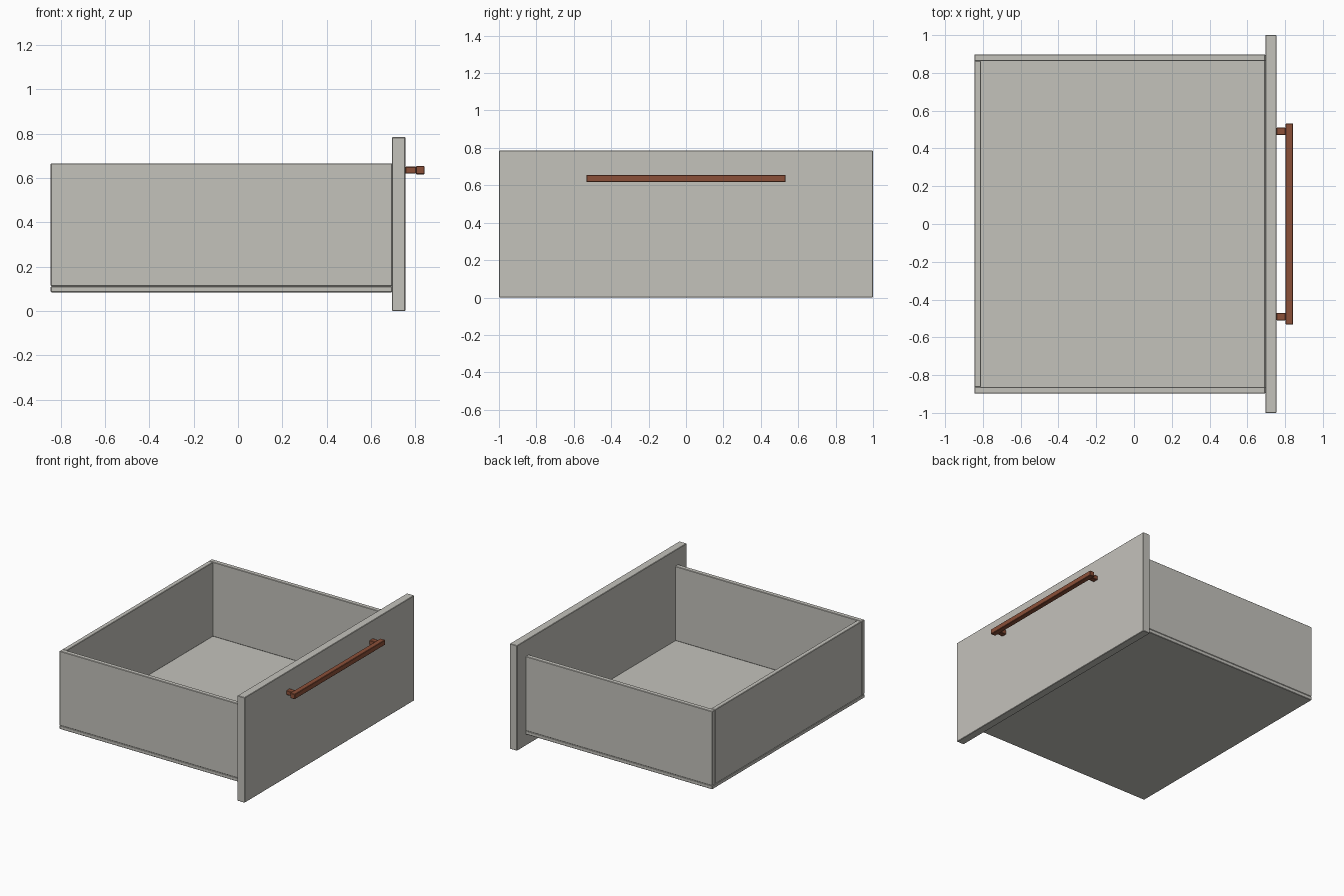
import bpy

if "Cube" in bpy.data.objects:
    bpy.data.objects.remove(bpy.data.objects["Cube"], do_unlink=True)


def make_material(name, rgb):
    mat = bpy.data.materials.new(name)
    mat.use_nodes = True
    color = (*rgb, 1)
    mat.diffuse_color = color
    mat.node_tree.nodes["Principled BSDF"].inputs["Base Color"].default_value = color
    return mat


def board(name, x, y, z, mat, bevel=0.003):
    """Box spanning the given (low, high) ranges, with a fine chamfer."""
    spans = (x, y, z)
    bpy.ops.mesh.primitive_cube_add(size=1, location=[(a + b) / 2 for a, b in spans])
    obj = bpy.context.object
    obj.name = name
    obj.scale = [b - a for a, b in spans]
    bpy.ops.object.transform_apply(location=False, rotation=False, scale=True)
    obj.data.materials.append(mat)
    mod = obj.modifiers.new("Chamfer", "BEVEL")
    mod.width = bevel
    mod.segments = 1
    return obj


panel = make_material("warm grey panel", (0.55, 0.54, 0.50))
wood = make_material("reddish brown wood", (0.26, 0.08, 0.04))

# Drawer box
back, face = -0.845, 0.695
base, floor, rim = 0.085, 0.112, 0.667
outer, inner = 0.898, 0.863
board("bottom_panel", (back, face), (-outer, outer), (base, floor), panel)
for name, s in (("left_in_depth", 1), ("right_in_depth", -1)):
    y = sorted((s * inner, s * outer))
    side = board("side_panel", (back, face), y, (floor, rim), panel)
    side.name = "far_side_panel" if s > 0 else "near_side_panel"
board("back_panel", (back, -0.81), (-inner, inner), (floor, rim), panel)

# Drawer front
board("front_panel", (face, 0.755), (-1, 1), (0, 0.785), panel)

# Handle
board("handle_bar", (0.803, 0.842), (-0.533, 0.533), (0.617, 0.655), wood)
for name, y in (("far_handle_post", 0.49), ("near_handle_post", -0.49)):
    board(name, (0.755, 0.803), (y - 0.02, y + 0.02), (0.62, 0.652), wood)
